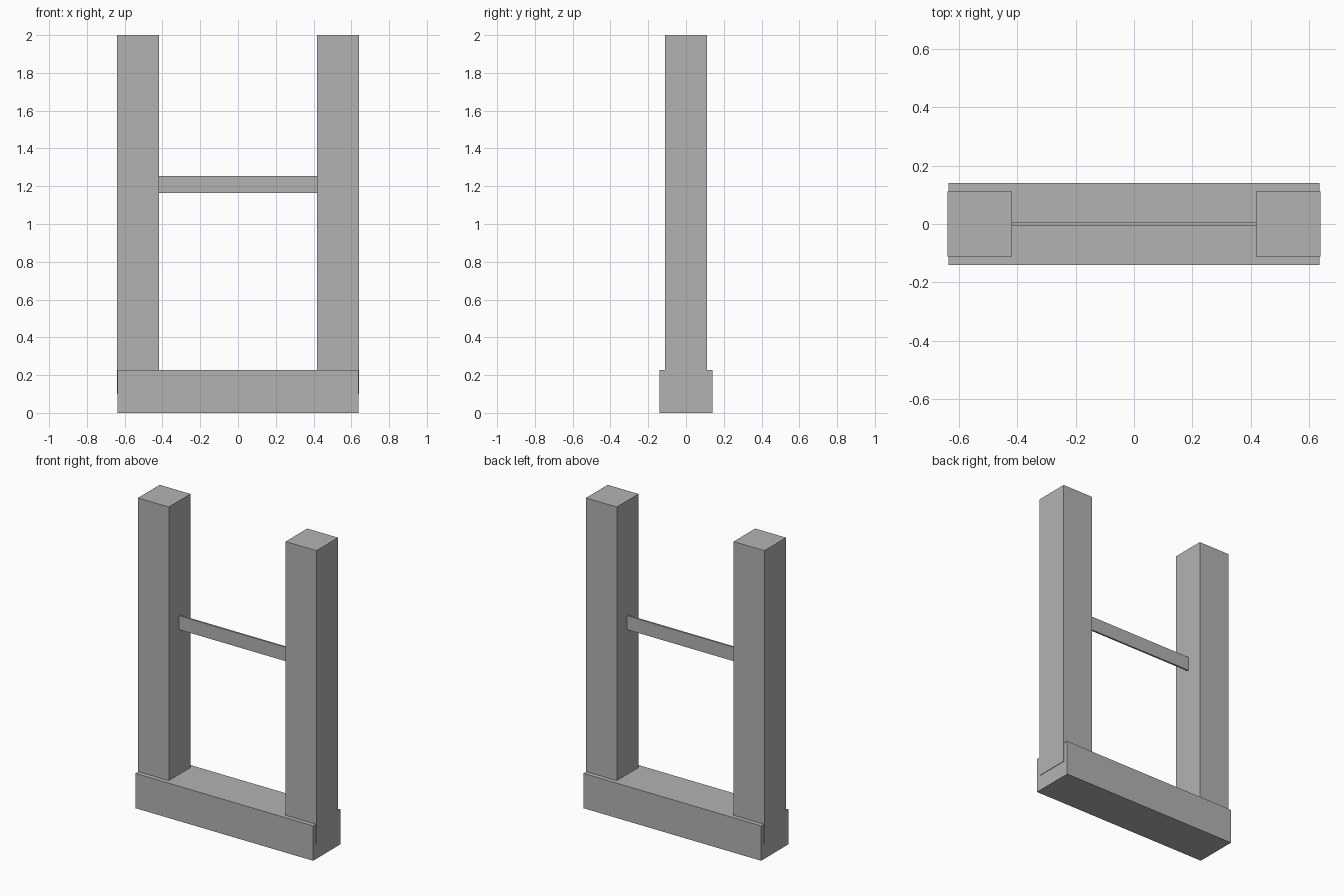
import bpy

cube = bpy.data.objects.get("Cube")
if cube:
    bpy.data.objects.remove(cube, do_unlink=True)

# Single plain grey for the whole frame
grey = bpy.data.materials.new("plain_grey")
grey.use_nodes = True
color = (0.45, 0.45, 0.45, 1)
grey.diffuse_color = color
grey.node_tree.nodes["Principled BSDF"].inputs["Base Color"].default_value = color


def box(name, low, high):
    """Axis-aligned box between two corners."""
    center = [(a + b) / 2 for a, b in zip(low, high)]
    bpy.ops.mesh.primitive_cube_add(size=1, location=center)
    obj = bpy.context.object
    obj.name = name
    obj.scale = [b - a for a, b in zip(low, high)]
    bpy.ops.object.transform_apply(location=False, rotation=False, scale=True)
    obj.data.materials.append(grey)
    return obj


# Base beam
box("base_beam", (-0.637, -0.14, 0), (0.637, 0.14, 0.226))

# Square posts, let into the beam and just proud of its ends
inner, outer, half_depth = 0.419, 0.64, 0.111
box("left_post", (inner, -half_depth, 0.1), (outer, half_depth, 2))
box("right_post", (-outer, -half_depth, 0.1), (-inner, half_depth, 2))

# Thin crossbar slat between the posts
box("crossbar", (-inner, -0.006, 1.165), (inner, 0.006, 1.255))
